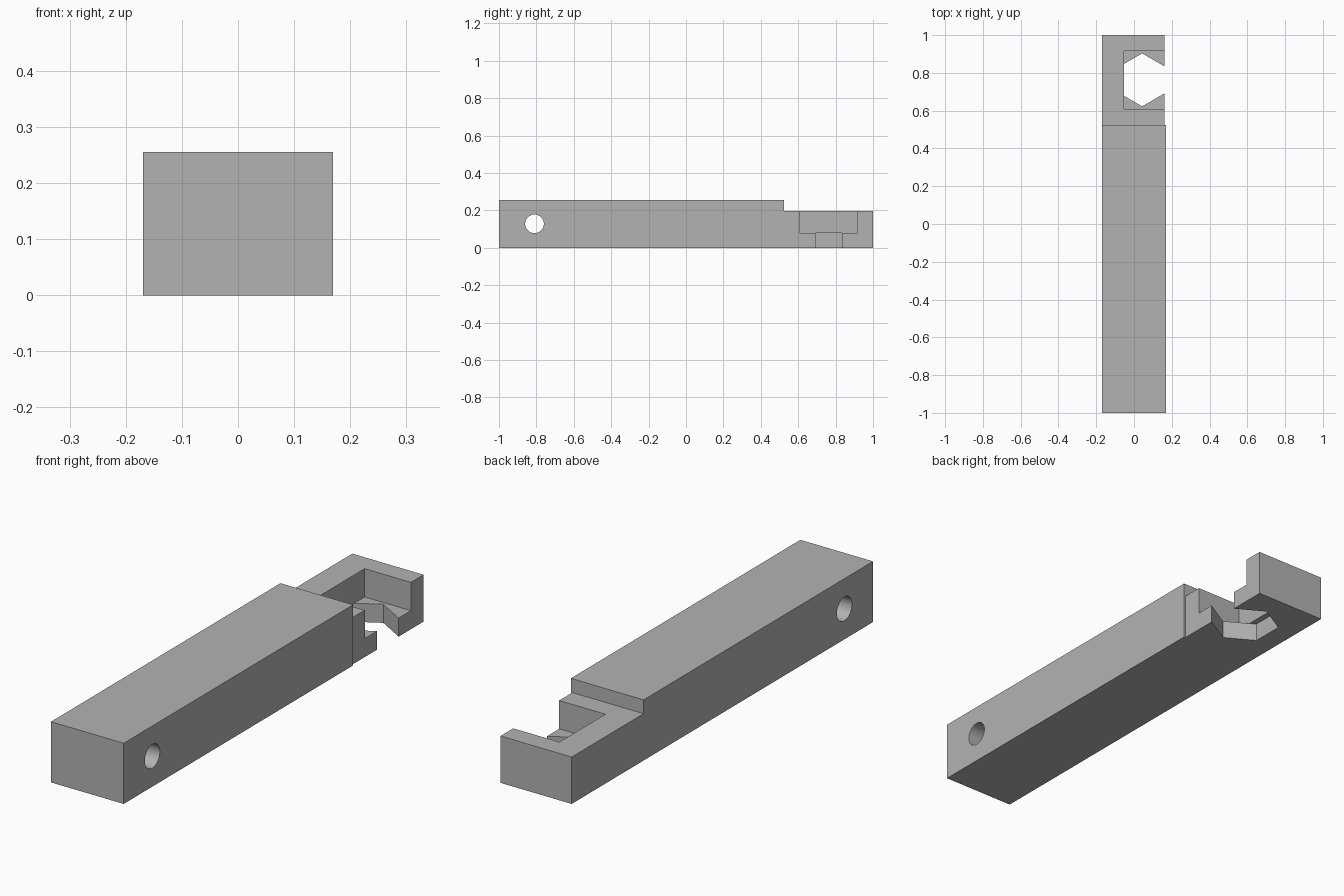
import bpy, bmesh, math
from mathutils import Matrix, Vector

cube = bpy.data.objects.get("Cube")
if cube:
    bpy.data.objects.remove(cube, do_unlink=True)

grey = bpy.data.materials.new("plain grey")
grey.use_nodes = True
colour = (0.45, 0.45, 0.45, 1)
grey.diffuse_color = colour
grey.node_tree.nodes["Principled BSDF"].inputs["Base Color"].default_value = colour


def finish(name, bm):
    mesh = bpy.data.meshes.new(name)
    bmesh.ops.recalc_face_normals(bm, faces=bm.faces)
    bm.to_mesh(mesh)
    bm.free()
    mesh.materials.append(grey)
    ob = bpy.data.objects.new(name, mesh)
    bpy.context.collection.objects.link(ob)
    return ob


def box(name, low, high):
    bm = bmesh.new()
    bmesh.ops.create_cube(bm, size=1)
    for v in bm.verts:
        v.co = Vector([a if c < 0 else b for c, a, b in zip(v.co, low, high)])
    return finish(name, bm)


def prism(name, sides, radius, depth, matrix):
    bm = bmesh.new()
    bmesh.ops.create_cone(bm, cap_ends=True, segments=sides, radius1=radius,
                          radius2=radius, depth=depth, matrix=matrix)
    return finish(name, bm)


def combine(target, other, operation):
    bpy.ops.object.select_all(action='DESELECT')
    bpy.context.view_layer.objects.active = target
    target.select_set(True)
    mod = target.modifiers.new(operation, 'BOOLEAN')
    mod.operation, mod.object, mod.solver = operation, other, 'EXACT'
    bpy.ops.object.modifier_apply(modifier=mod.name)
    bpy.data.objects.remove(other, do_unlink=True)


FLOOR = 0.078

# Long bar with a lower, slightly narrower end block
bar = box("bar", (-0.169, -1, 0), (0.169, 0.523, 0.255))
end_block = box("end_block", (-0.169, 0.4, 0), (0.162, 1, 0.197))
combine(bar, end_block, 'UNION')

# Square pocket open on the left side
pocket = box("pocket_cutter", (-0.053, 0.61, FLOOR), (0.3, 0.916, 0.4))
combine(bar, pocket, 'DIFFERENCE')

# Hexagonal opening through the pocket floor, undercutting the inner wall
hexagon = prism("hexagon_cutter", 6, 0.14, 0.2,
                Matrix.Translation((0.043, 0.763, FLOOR - 0.1)))
combine(bar, hexagon, 'DIFFERENCE')

# Round cross hole near the front
hole = prism("hole_cutter", 48, 0.05, 1,
             Matrix.Translation((0, -0.81, 0.128)) @ Matrix.Rotation(math.pi / 2, 4, 'Y'))
combine(bar, hole, 'DIFFERENCE')

bpy.ops.object.shade_smooth_by_angle(angle=math.radians(30))
